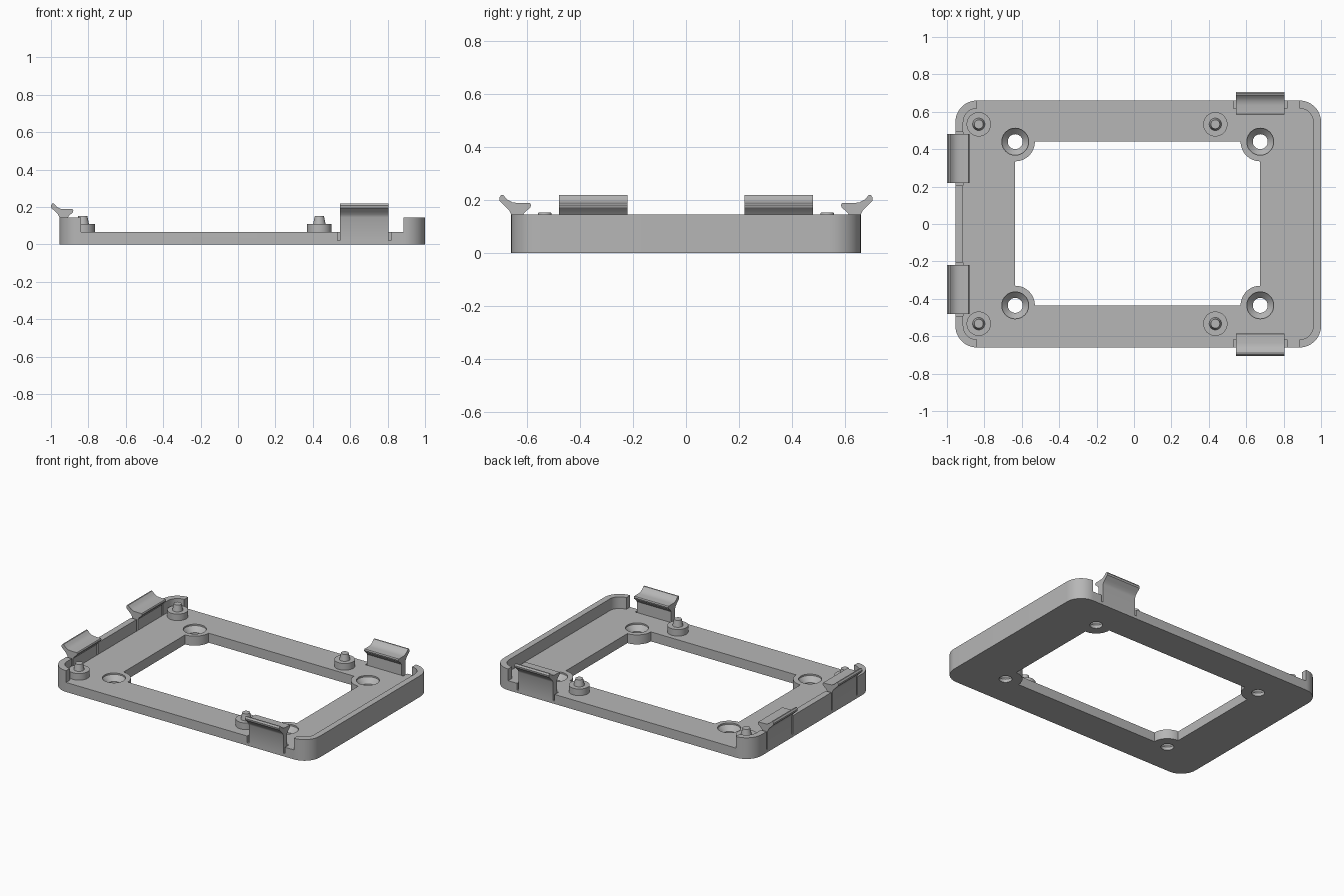
import bpy, bmesh, math
from mathutils import Vector

if "Cube" in bpy.data.objects:
    bpy.data.objects.remove(bpy.data.objects["Cube"])

grey = bpy.data.materials.new("plain_grey")
grey.diffuse_color = (0.47, 0.47, 0.47, 1)
grey.use_nodes = True
grey.node_tree.nodes["Principled BSDF"].inputs["Base Color"].default_value = grey.diffuse_color

X0, X1, Y = -0.955, 1.0, 0.66      # outer edges of the tray
FLOOR, RIM = 0.065, 0.145          # heights of floor and rim
R, T = 0.115, 0.042                # corner radius, wall thickness


def finish(name, bm):
    bmesh.ops.recalc_face_normals(bm, faces=bm.faces)
    me = bpy.data.meshes.new(name)
    bm.to_mesh(me)
    bm.free()
    me.materials.append(grey)
    ob = bpy.data.objects.new(name, me)
    bpy.context.collection.objects.link(ob)
    return ob


def prism(name, pts, offset):
    """Extrude a closed outline of 3D points along offset."""
    bm = bmesh.new()
    f = bm.faces.new([bm.verts.new(p) for p in pts])
    ex = bmesh.ops.extrude_face_region(bm, geom=[f], use_keep_orig=True)
    vs = [g for g in ex["geom"] if isinstance(g, bmesh.types.BMVert)]
    bmesh.ops.translate(bm, verts=vs, vec=Vector(offset))
    return finish(name, bm)


def slab(name, pts, z0, z1):
    return prism(name, [(x, y, z0) for x, y in pts], (0, 0, z1 - z0))


def box(name, xa, xb, ya, yb, za, zb):
    return slab(name, [(xa, ya), (xb, ya), (xb, yb), (xa, yb)], za, zb)


def lathe(name, profile, x, y, n=40):
    """Solid of revolution from (radius, z) pairs."""
    bm = bmesh.new()
    rings = [[bm.verts.new((x + r * math.cos(2 * math.pi * i / n),
                            y + r * math.sin(2 * math.pi * i / n), z))
              for i in range(n)] for r, z in profile]
    for a, b in zip(rings, rings[1:]):
        for i in range(n):
            j = (i + 1) % n
            bm.faces.new((a[i], a[j], b[j], b[i]))
    bm.faces.new(rings[0])
    bm.faces.new(rings[-1])
    return finish(name, bm)


def arc(cx, cy, r, a0, a1, n=12):
    return [(cx + r * math.cos(math.radians(a0 + (a1 - a0) * i / n)),
             cy + r * math.sin(math.radians(a0 + (a1 - a0) * i / n)))
            for i in range(n + 1)]


def cut(ob, cutter):
    m = ob.modifiers.new("cut", "BOOLEAN")
    m.operation, m.solver, m.object = "DIFFERENCE", "EXACT", cutter
    bpy.context.view_layer.objects.active = ob
    bpy.ops.object.modifier_apply(modifier=m.name)


# floor plate with rounded corners
plate = slab("floor_plate",
             arc(X1 - R, Y - R, R, 0, 90) + arc(X0 + R, Y - R, R, 90, 180)
             + arc(X0 + R, R - Y, R, 180, 270) + arc(X1 - R, R - Y, R, 270, 360),
             0, FLOOR)

# end walls wrapping round the corners
right_wall = slab("right_wall",
                  arc(X1 - R, R - Y, R, -90, 0) + arc(X1 - R, Y - R, R, 0, 90)
                  + arc(X1 - R, Y - R, R - T, 90, 0) + arc(X1 - R, R - Y, R - T, 0, -90),
                  FLOOR, RIM)
left_wall = slab("left_wall",
                 arc(X0 + R, Y - R, R, 90, 180) + arc(X0 + R, R - Y, R, 180, 270)
                 + arc(X0 + R, R - Y, R - T, 270, 180) + arc(X0 + R, Y - R, R - T, 180, 90),
                 FLOOR, RIM)

# window, leaving round screw bosses at its corners
wx0, wx1, wy0, wy1, b = -0.635, 0.675, -0.435, 0.44, 0.105
cutters = [slab("window_cutter",
                arc(wx0, wy0, b, 90, 0) + arc(wx1, wy0, b, 180, 90)
                + arc(wx1, wy1, b, 270, 180) + arc(wx0, wy1, b, 360, 270),
                -0.1, 0.2)]

# countersunk screw holes
for x in (wx0, wx1):
    for y in (wy0, wy1):
        cutters.append(lathe("screw_cutter", [(0.04, -0.1), (0.04, 0.022),
                                              (0.072, 0.055), (0.072, 0.2)], x, y))

# gaps that the snap clips stand in
CLIP_X, CLIP_Y, HALF, GAP, FOOT = 0.675, 0.35, 0.13, 0.143, 0.02
for s in (-1, 1):
    ya, yb = sorted((s * (Y - T), s * (Y + 0.1)))
    cutters.append(box("side_gap_cutter", CLIP_X - GAP, CLIP_X + GAP, ya, yb, FOOT, 0.3))
    gap = box("left_gap_cutter", X0 - 0.1, X0 + T, s * CLIP_Y - GAP, s * CLIP_Y + GAP, FOOT, 0.3)
    cutters.append(gap)
    cut(left_wall, gap)
for c in cutters:
    cut(plate, c)
for c in cutters:
    bpy.data.objects.remove(c)

# snap clips: (outward distance, height) profile with hook and flared lip
clip = [(0, FOOT), (0, 0.145), (0.007, 0.160), (0.022, 0.175), (0.043, 0.195),
        (0.045, 0.207), (0.038, 0.218), (0.030, 0.218), (0.014, 0.201),
        (-0.004, 0.191), (-0.025, 0.188), (-0.071, 0.188), (-0.075, 0.180),
        (-0.072, 0.171), (-0.052, 0.154), (-T, 0.140), (-T, FOOT)]
parts = [plate, right_wall, left_wall]
for s, side in ((-1, "front"), (1, "back")):
    parts.append(prism(side + "_clip", [(CLIP_X - HALF, s * (Y + d), z) for d, z in clip],
                       (2 * HALF, 0, 0)))
    parts.append(prism("left_clip_" + side, [(X0 - d, s * CLIP_Y - HALF, z) for d, z in clip],
                       (0, 2 * HALF, 0)))

# locating pegs: wide standoff with a tapered pin
for x, where in ((-0.83, "left"), (0.435, "right")):
    for s, side in ((-1, "front"), (1, "back")):
        parts.append(lathe(f"peg_{where}_{side}",
                           [(0.065, FLOOR - 0.01), (0.065, 0.11), (0.033, 0.11), (0.024, 0.153)],
                           x, s * 0.533))

# smooth curved faces, keep edges sharp
bpy.ops.object.select_all(action="DESELECT")
for ob in parts:
    ob.select_set(True)
bpy.context.view_layer.objects.active = plate
bpy.ops.object.shade_smooth_by_angle(angle=math.radians(30))
